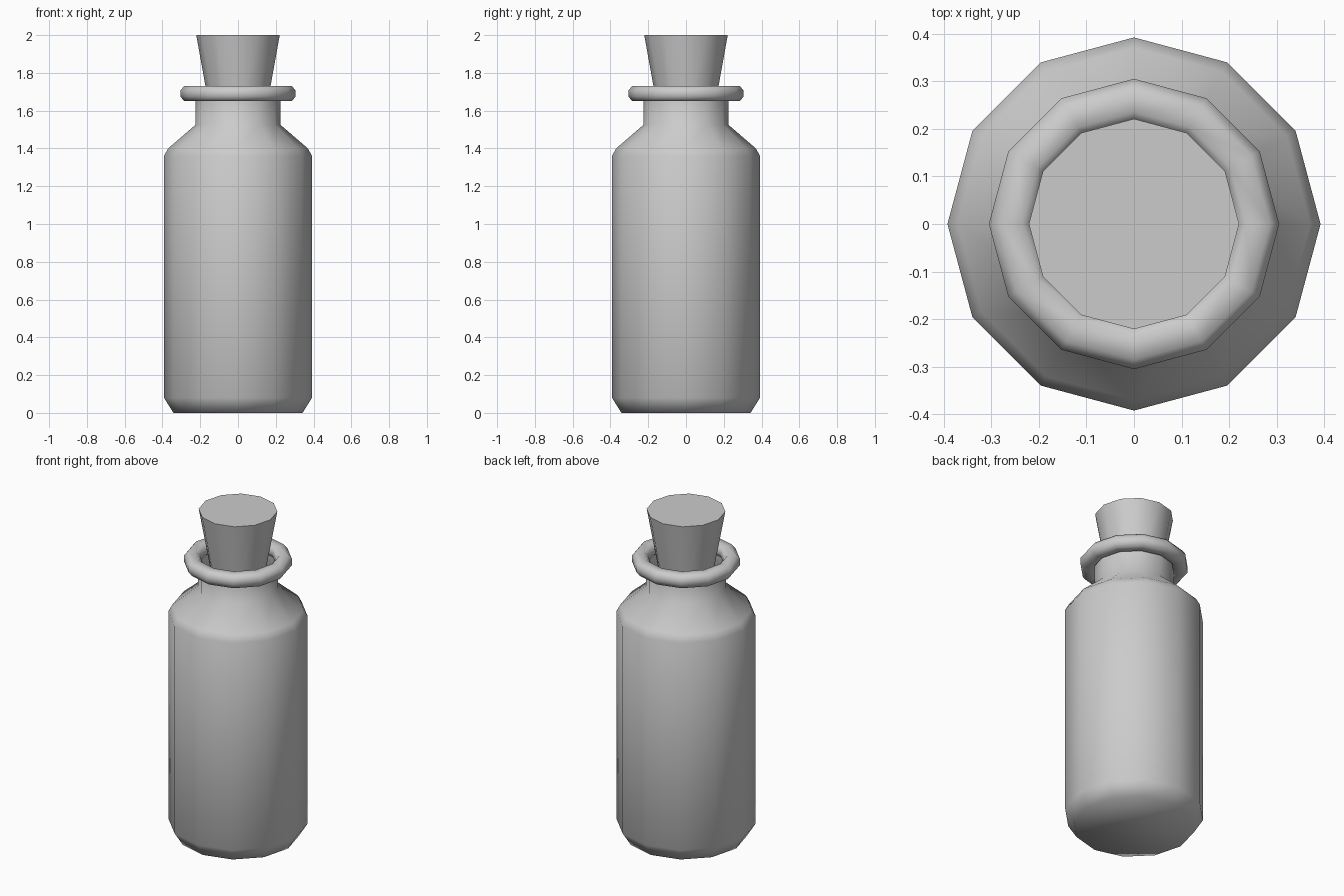
import bpy, bmesh, math

if "Cube" in bpy.data.objects:
    bpy.data.objects.remove(bpy.data.objects["Cube"])

SIDES = 12


def lathe(name, profile, closed=False, cap_bottom=False, cap_top=False, smooth_angle=60):
    """Spin a (radius, z) profile around z into a 12-sided part."""
    bm = bmesh.new()
    rings = []
    for r, z in profile:
        angles = [2 * math.pi * i / SIDES for i in range(SIDES)]
        rings.append([bm.verts.new((r * math.cos(a), r * math.sin(a), z)) for a in angles])
    pairs = list(zip(rings, rings[1:]))
    if closed:
        pairs.append((rings[-1], rings[0]))
    for low, high in pairs:
        for i in range(SIDES):
            j = (i + 1) % SIDES
            bm.faces.new((low[i], low[j], high[j], high[i]))
    if cap_bottom:
        bm.faces.new(rings[0][::-1])
    if cap_top:
        bm.faces.new(rings[-1])
    mesh = bpy.data.meshes.new(name)
    bm.to_mesh(mesh)
    bm.free()
    obj = bpy.data.objects.new(name, mesh)
    bpy.context.collection.objects.link(obj)
    bpy.ops.object.select_all(action='DESELECT')
    obj.select_set(True)
    bpy.context.view_layer.objects.active = obj
    bpy.ops.object.shade_smooth_by_angle(angle=math.radians(smooth_angle))
    return obj


# Bottle: chamfered base, straight wall, sloped shoulder and open neck
lathe("bottle_body", [(0.342, 0), (0.392, 0.08), (0.392, 1.36), (0.37, 1.40),
                      (0.225, 1.525), (0.225, 1.69)], cap_bottom=True)

# Rounded lip around the mouth, with an eight-sided section
lathe("bottle_lip", [(0.235, 1.65), (0.285, 1.65), (0.305, 1.675), (0.305, 1.706),
                     (0.285, 1.731), (0.235, 1.731), (0.213, 1.706), (0.213, 1.675)],
      closed=True)

# Tapered cork pushed into the neck
lathe("cork", [(0.14, 1.55), (0.221, 2.0)], cap_bottom=True, cap_top=True, smooth_angle=40)
